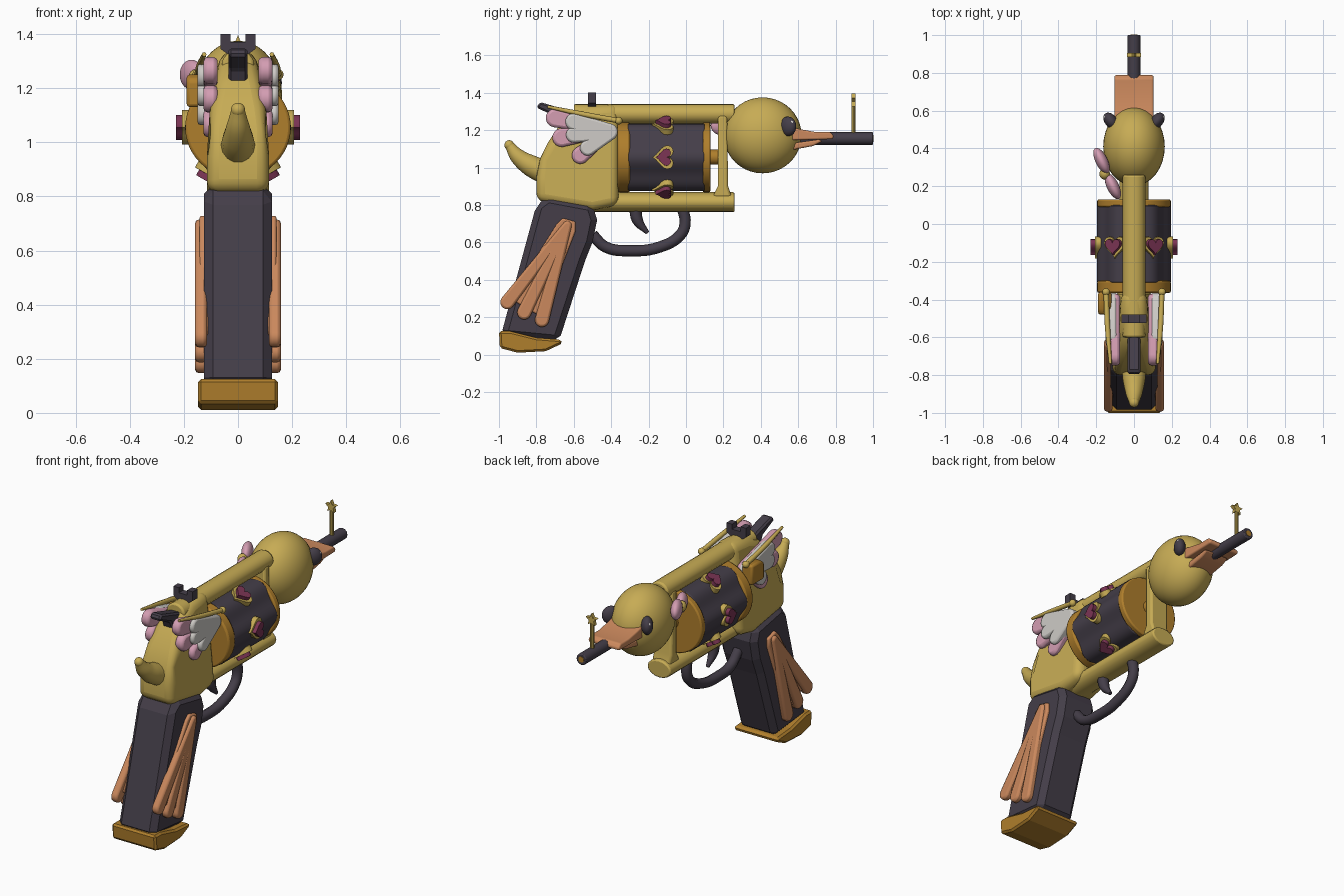
import bpy, bmesh, math
from math import sin, cos, pi, radians
from mathutils import Vector

cube = bpy.data.objects.get("Cube")
if cube:
    bpy.data.objects.remove(cube)


def material(name, *rgb):
    m = bpy.data.materials.new(name)
    m.use_nodes = True
    m.diffuse_color = (*rgb, 1)
    m.node_tree.nodes["Principled BSDF"].inputs["Base Color"].default_value = (*rgb, 1)
    return m


GOLD = material("yellow gold", .57, .41, .09)
OCHRE = material("ochre", .43, .21, .025)
DARK = material("dark slate", .058, .048, .066)
ORANGE = material("orange", .6, .25, .11)
PINK = material("pink", .66, .34, .45)
WHITE = material("off white", .62, .6, .57)
BERRY = material("berry", .2, .035, .09)


def finish(ob, mat, bevel=0, segments=2, smooth=True):
    ob.data.materials.append(mat)
    if bevel:
        mod = ob.modifiers.new("soft edges", "BEVEL")
        mod.width, mod.segments = bevel, segments
        mod.limit_method, mod.angle_limit = "ANGLE", radians(35)
    if smooth:
        bpy.ops.object.select_all(action="DESELECT")
        ob.select_set(True)
        bpy.context.view_layer.objects.active = ob
        bpy.ops.object.shade_smooth_by_angle(angle=radians(35))
    return ob


def prism(name, pts, lo, hi, mat, axis="x", bevel=0, segments=2, smooth=True, shape=None):
    """Extrude a 2D outline along x (outline is y, z) or y (outline is x, z)."""
    bm = bmesh.new()
    place = (lambda u, v: (lo, u, v)) if axis == "x" else (lambda u, v: (u, lo, v))
    face = bm.faces.new([bm.verts.new(place(u, v)) for u, v in pts])
    new = bmesh.ops.extrude_face_region(bm, geom=[face])["geom"]
    step = Vector((hi - lo, 0, 0) if axis == "x" else (0, hi - lo, 0))
    bmesh.ops.translate(bm, verts=[g for g in new if isinstance(g, bmesh.types.BMVert)], vec=step)
    if shape:
        for v in bm.verts:
            shape(v.co)
    bmesh.ops.recalc_face_normals(bm, faces=bm.faces)
    me = bpy.data.meshes.new(name)
    bm.to_mesh(me)
    bm.free()
    ob = bpy.data.objects.new(name, me)
    bpy.context.collection.objects.link(ob)
    return finish(ob, mat, bevel, segments, smooth)


def ball(name, loc, scale, mat, turn=0):
    bpy.ops.mesh.primitive_uv_sphere_add(segments=32, ring_count=20, location=loc, rotation=(0, 0, turn))
    ob = bpy.context.object
    ob.name, ob.scale = name, scale
    return finish(ob, mat)


def tube(name, path, mat, depth, sides=2):
    """Tapered tube through (x, y, z, radius) points."""
    cu = bpy.data.curves.new(name, "CURVE")
    cu.dimensions, cu.bevel_depth, cu.bevel_resolution = "3D", depth, sides
    cu.use_fill_caps, cu.resolution_u = True, 5
    sp = cu.splines.new("BEZIER")
    sp.bezier_points.add(len(path) - 1)
    for p, (x, y, z, r) in zip(sp.bezier_points, path):
        p.co, p.radius = (x, y, z), r
        p.handle_left_type = p.handle_right_type = "AUTO"
    ob = bpy.data.objects.new(name, cu)
    bpy.context.collection.objects.link(ob)
    cu.materials.append(mat)


def ring(rx, rz, cz, n=24, lobes=0):
    angles = [2 * pi * i / n for i in range(n)]
    return [((rx + lobes * cos(6 * a)) * cos(a), cz + (rz + lobes * cos(6 * a)) * sin(a)) for a in angles]


def teardrop(y0, z0, r0, y1, z1, r1, n=8):
    """Outline of a rounded strip that widens from r0 to r1."""
    a = math.atan2(z1 - z0, y1 - y0)
    arc = lambda y, z, r, s: [(y + r * cos(s + pi * i / n), z + r * sin(s + pi * i / n)) for i in range(n + 1)]
    return arc(y1, z1, r1, a - pi / 2) + arc(y0, z0, r0, a + pi / 2)


# Body and frame
def narrow_top(co):
    co.x *= 1 - .45 * max(0, min(1, (co.z - 1.08) / .26))


body = [(-.8, .82), (-.8, .95), (-.78, 1.05), (-.74, 1.13), (-.68, 1.22), (-.61, 1.29),
        (-.52, 1.33), (-.36, 1.34), (-.36, .8), (-.5, .77)]
prism("body", body, -.115, .115, GOLD, bevel=.045, segments=4, shape=narrow_top)
prism("top_strap", ring(.06, .053, 1.287, 16), -.6, .26, GOLD, "y", .01)
prism("lower_frame", ring(.078, .053, .815, 16), -.5, .26, GOLD, "y", .008)
prism("front_frame", [(.14, .84), (.245, .84), (.225, .9), (.22, 1.28), (.17, 1.28), (.17, .9)],
      -.06, .06, GOLD, bevel=.012)
tube("tail", [(0, -.74, .97, 1.1), (0, -.83, 1.01, .95), (0, -.9, 1.06, .7), (0, -.945, 1.12, .4)],
     GOLD, .062, 5)
ball("tail_tip", (0, -.945, 1.12), (.026, .026, .026), GOLD)

# Revolving drum
AXIS = 1.055
prism("drum", ring(.186, .186, AXIS, 72, .01), -.31, .1, DARK, "y", .006)
prism("rear_drum_ring", ring(.195, .188, AXIS, 48), -.365, -.3, OCHRE, "y", .01)
prism("front_drum_ring", ring(.195, .188, AXIS, 48), .09, .13, OCHRE, "y", .008)
prism("drum_pin", ring(.04, .04, AXIS, 16), .1, .19, OCHRE, "y")


def heart(size):
    return [(size * (13 * cos(t) - 5 * cos(2 * t) - 2 * cos(3 * t) - cos(4 * t)) / 16, size * sin(t) ** 3)
            for t in (2 * pi * i / 28 for i in range(28))]


for i in range(6):
    for name, size, lo, hi, mat in (("heart_rim", .064, .175, .207, GOLD), ("heart_gem", .046, .18, .23, BERRY)):
        ob = prism(f"{name}_{i + 1}", heart(size), lo, hi, mat, bevel=.01)
        ob.location = (0, -.115, AXIS)
        ob.rotation_euler.y = i * pi / 3

# Grip
grip = [(-.8, .8), (-.74, .845), (-.5, .8), (-.475, .72), (-.5, .6), (-.54, .5), (-.68, .07), (-.99, .1)]
prism("grip", grip, -.125, .125, DARK, bevel=.032, segments=1, smooth=False)
base = [(-1, .125), (-.995, .035), (-.9, .01), (-.75, .018), (-.66, .06), (-.67, .08), (-.8, .09), (-.94, .125)]
prism("grip_base", base, -.147, .147, OCHRE, bevel=.02, segments=1, smooth=False)

# Trigger
guard = [(-.5, .64), (-.43, .575), (-.3, .555), (-.14, .575), (-.03, .64), (-.005, .7), (-.02, .79)]
tube("trigger_guard", [(0, y, z, 1) for y, z in guard], DARK, .03)
tube("trigger", [(0, -.27, .8, 1.2), (0, -.26, .72, 1), (0, -.205, .65, .35)], DARK, .03)

# Webbed feet and wings on both sides
for s, side in ((1, "left"), (-1, "right")):
    web = [(-.69, .7), (-.66, .73), (-.59, .71), (-.59, .66), (-.77, .2), (-.86, .25), (-.94, .3)]
    prism(side + "_foot_web", web, s * .11, s * .142, ORANGE, bevel=.008)
    for i, (y, z) in enumerate(((-.955, .28), (-.865, .225), (-.77, .185))):
        toe = teardrop(-.635, .69, .024, y, z, .038)
        prism(f"{side}_toe_{i + 1}", toe, s * .115, s * .158, ORANGE, bevel=.012)
    for i, (y, z, r) in enumerate(((-.7, 1.265, .05), (-.665, 1.16, .05), (-.565, 1.065, .046))):
        feather = teardrop(-.4, 1.2, .03, y, z, r)
        prism(f"{side}_pink_feather_{i + 1}", feather, s * .075, s * .128, PINK, bevel=.015)
    for i, (y, z, r) in enumerate(((-.6, 1.245, .045), (-.6, 1.175, .042), (-.525, 1.105, .042))):
        feather = teardrop(-.41, 1.19, .045, y, z, r)
        prism(f"{side}_white_feather_{i + 1}", feather, s * .09, s * .15, WHITE, bevel=.012)
    tube(side + "_wing_rod", [(s * .125, -.74, 1.325, .6), (s * .14, -.55, 1.285, 1), (s * .148, -.36, 1.25, 1)],
         GOLD, .014)
    ball(side + "_wing_rod_knob", (s * .148, -.36, 1.25), (.02, .02, .02), GOLD)

# Loading gate on one side
prism("loading_gate", [(-.48, 1.13), (-.48, 1.23), (-.45, 1.25), (-.36, 1.25), (-.36, 1.13)],
      -.19, -.12, OCHRE, bevel=.012)

# Hammer and rear sight
prism("hammer", [(-.8, 1.32), (-.78, 1.35), (-.58, 1.29), (-.58, 1.2), (-.66, 1.2), (-.69, 1.27)],
      -.035, .035, DARK, bevel=.01, segments=1, smooth=False)
prism("rear_sight", [(-.065, 1.345), (-.065, 1.4), (-.028, 1.4), (-.028, 1.37), (.028, 1.37), (.028, 1.4),
                     (.065, 1.4), (.065, 1.345), (.03, 1.32), (-.03, 1.32)],
      -.525, -.48, DARK, "y", smooth=False)

# Head, eyes and bow
ball("head", (0, .41, 1.172), (.163, .208, .203), GOLD)
for s, side in ((1, "left"), (-1, "right")):
    ball(side + "_eye", (s * .122, .545, 1.22), (.033, .05, .052), DARK, -s * .65)
    ball(side + "_eye_glint", (s * .145, .562, 1.238), (.012, .016, .016), WHITE, -s * .65)
for i, (x, y, z) in enumerate(((-.172, .335, 1.25), (-.112, .2, 1.225))):
    ball(f"bow_loop_{i + 1}", (x, y, z), (.032, .074, .055), PINK, radians(26))
ball("bow_knot", (-.155, .265, 1.238), (.028, .03, .032), GOLD)

# Bill, barrel and star sight
prism("upper_bill", [(.53, 1.225), (.61, 1.205), (.69, 1.19), (.77, 1.19), (.79, 1.17), (.785, 1.152), (.53, 1.145)],
      -.103, .103, ORANGE, bevel=.024, segments=4)
prism("lower_bill", [(.53, 1.085), (.6, 1.1), (.68, 1.115), (.73, 1.14), (.71, 1.15), (.53, 1.125)],
      -.08, .08, ORANGE, bevel=.014, segments=3)
prism("barrel", ring(.034, .034, 1.155, 12), .55, 1, DARK, "y", .005)
prism("muzzle_bore", ring(.018, .018, 1.155, 12), .99, 1.002, OCHRE, "y")
prism("sight_post", ring(.012, .012, 0, 10), 0, .18, GOLD, "y").rotation_euler.x = pi / 2
post = bpy.data.objects["sight_post"]
post.location = (0, .895, 1.18)
star = [((.038 if i % 2 == 0 else .017) * sin(i * pi / 5), 1.358 + (.038 if i % 2 == 0 else .017) * cos(i * pi / 5))
        for i in range(10)]
prism("sight_star", star, .884, .906, GOLD, "y", smooth=False)
